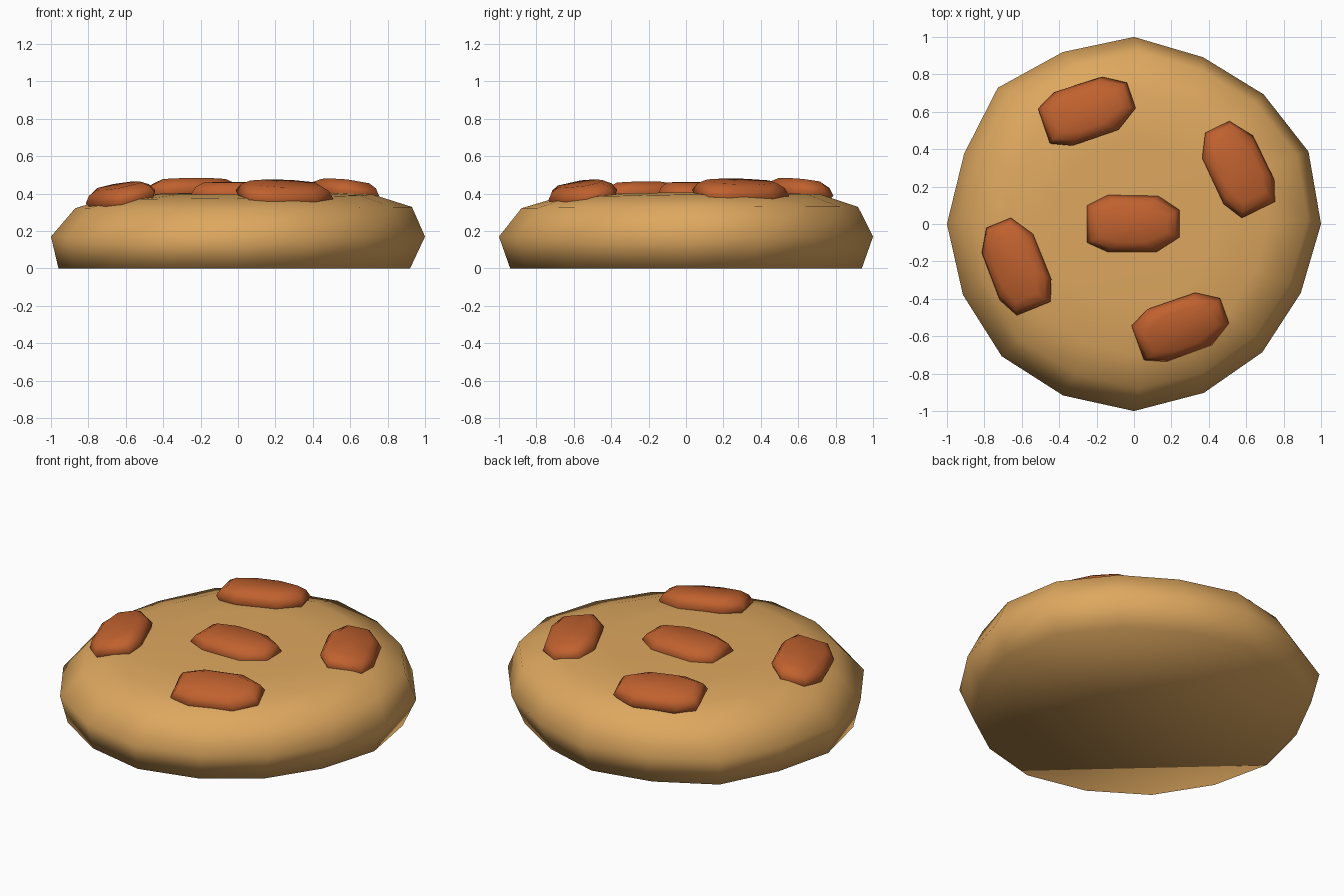
import bpy, math
from mathutils import Matrix, Vector

if "Cube" in bpy.data.objects:
    bpy.data.objects.remove(bpy.data.objects["Cube"])


def material(name, rgb):
    m = bpy.data.materials.new(name)
    m.diffuse_color = (*rgb, 1)
    m.use_nodes = True
    m.node_tree.nodes["Principled BSDF"].inputs["Base Color"].default_value = m.diffuse_color
    return m


DOUGH = material("golden dough", (0.73, 0.39, 0.115))
CHIP = material("reddish brown chip", (0.53, 0.12, 0.028))


def make_object(name, verts, faces, mat):
    me = bpy.data.meshes.new(name)
    me.from_pydata(verts, [], faces)
    me.materials.append(mat)
    for p in me.polygons:
        p.use_smooth = True
    ob = bpy.data.objects.new(name, me)
    bpy.context.collection.objects.link(ob)
    return ob


def loft(name, rings, cap, mat):
    """Join equal-sized rings from bottom to top, cap point on the last ring."""
    n = len(rings[0])
    verts = [v for r in rings for v in r] + [cap]
    faces = [tuple(reversed(range(n)))]
    for k in range(len(rings) - 1):
        for i in range(n):
            j = (i + 1) % n
            faces.append((k * n + i, k * n + j, k * n + n + j, k * n + n + i))
    top = (len(rings) - 1) * n
    faces += [(top + i, top + (i + 1) % n, len(verts) - 1) for i in range(n)]
    return make_object(name, verts, faces, mat)


# Cookie: slightly uneven 16-sided disc, radii counter-clockwise from +x
radii = [1, 1.01, 0.98, 0.965, 1, 0.995, 1.03, 0.983,
         1, 0.99, 1.0, 0.992, 1, 0.977, 0.97, 0.965]


def cookie_ring(scale, z, dx=0, dy=0, slope=0):
    ring = []
    for i, r in enumerate(radii):
        a = math.tau * i / 16
        x, y = scale * r * math.cos(a) + dx, scale * r * math.sin(a) + dy
        ring.append((x, y, z + slope * (x + y)))
    return ring


loft("cookie", [
    cookie_ring(0.94, 0, -0.02, 0),
    cookie_ring(1.0, 0.17),
    cookie_ring(0.90, 0.325, 0.03, 0.02, 0.004),
    cookie_ring(0.71, 0.385, 0.01, 0.01, 0.014),
    cookie_ring(0.45, 0.402, 0, 0, 0.01),
], (0, 0, 0.39), DOUGH)

# Chips: eight-sided nuggets half sunk into the top, tilted outwards
outline = [(0.245, -0.07), (0.245, 0.075), (0.13, 0.15), (-0.14, 0.155),
           (-0.25, 0.10), (-0.25, -0.10), (-0.14, -0.15), (0.12, -0.15)]
levels = [(0.8, -0.07), (1.0, 0.0), (0.88, 0.038), (0.66, 0.062)]


def chip(name, x, y, z, turn, tilt):
    d = Vector((x, y, 0))
    axis = Vector((-y, x, 0)) if d.length > 0.01 else Vector((1, 0, 0))
    m = (Matrix.Translation((x, y, z)) @ Matrix.Rotation(math.radians(tilt), 4, axis)
         @ Matrix.Rotation(math.radians(turn), 4, 'Z'))
    rings = []
    for s, h in levels:
        inset = (1 - s) * 0.2      # even inset on all sides
        rings.append([m @ Vector((px - math.copysign(inset, px),
                                  py * s, h)) for px, py in outline])
    loft(name, rings, m @ Vector((0, 0, 0.065)), CHIP)


chip("chip_middle", 0, 0, 0.398, 0, 0)
chip("chip_back_left", -0.245, 0.605, 0.409, 19, 8)
chip("chip_right", 0.555, 0.30, 0.403, 116, 9)
chip("chip_left", -0.63, -0.22, 0.382, 112, 13)
chip("chip_front", 0.255, -0.55, 0.393, 20, 12)
